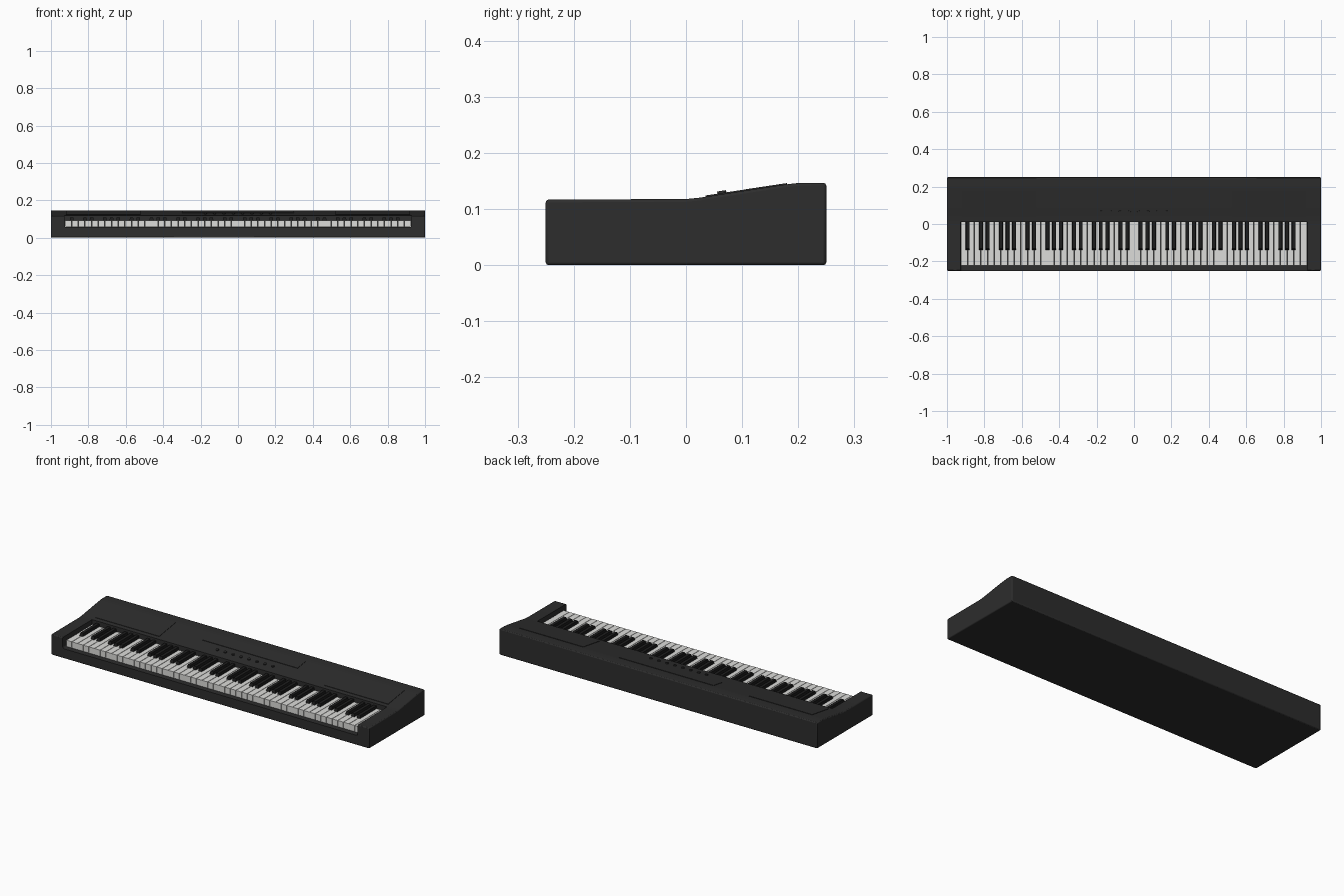
import bpy, bmesh, math
from mathutils import Matrix, Vector

if "Cube" in bpy.data.objects:
    bpy.data.objects.remove(bpy.data.objects["Cube"])


def material(name, rgb):
    m = bpy.data.materials.new(name)
    m.diffuse_color = (*rgb, 1)
    m.use_nodes = True
    m.node_tree.nodes["Principled BSDF"].inputs["Base Color"].default_value = m.diffuse_color
    return m


CASE = material("charcoal case", (0.026, 0.026, 0.026))
BLACK = material("black key", (0.012, 0.012, 0.012))
WHITE = material("white key", (0.72, 0.72, 0.70))


def finish(name, bm, mat):
    bmesh.ops.recalc_face_normals(bm, faces=bm.faces)
    me = bpy.data.meshes.new(name)
    bm.to_mesh(me)
    bm.free()
    ob = bpy.data.objects.new(name, me)
    bpy.context.collection.objects.link(ob)
    me.materials.append(mat)
    return ob


def add_box(bm, x0, x1, y0, y1, z0, z1):
    """Add an axis-aligned box and return its vertices."""
    size = Matrix.Diagonal((x1 - x0, y1 - y0, z1 - z0, 1))
    place = Matrix.Translation(((x0 + x1) / 2, (y0 + y1) / 2, (z0 + z1) / 2))
    return bmesh.ops.create_cube(bm, size=1, matrix=place @ size)["verts"]


def bevel(ob, width, segments=2):
    mod = ob.modifiers.new("bevel", "BEVEL")
    mod.width, mod.segments = width, segments
    mod.limit_method = "ANGLE"
    mod.angle_limit = math.radians(40)


# Case: side profile extruded across the full width
profile = [(-0.25, 0), (0.25, 0), (0.25, 0.147), (0.205, 0.147), (0.19, 0.1455),
           (0.17, 0.143), (0.05, 0.1245), (0.025, 0.1205), (0.0, 0.118), (-0.25, 0.117)]
bm = bmesh.new()
face = bm.faces.new([bm.verts.new((-1, y, z)) for y, z in profile])
ext = bmesh.ops.extrude_face_region(bm, geom=[face])["geom"]
bmesh.ops.translate(bm, vec=(2, 0, 0), verts=[v for v in ext if isinstance(v, bmesh.types.BMVert)])
case = finish("case", bm, CASE)
bevel(case, 0.005)

# Key well, open to the front, with rounded lower corners
bm = bmesh.new()
add_box(bm, -0.928, 0.928, -0.3, 0.012, 0.055, 0.3)
low = [e for e in bm.edges if all(v.co.z < 0.1 for v in e.verts)
       and abs(e.verts[0].co.x - e.verts[1].co.x) < 0.01]
bmesh.ops.bevel(bm, geom=low, offset=0.012, segments=4, profile=0.5, affect="EDGES")
cutter = finish("key_well_cutter", bm, CASE)
cutter.hide_render = True
cutter.hide_set(True)
cut = case.modifiers.new("key well", "BOOLEAN")
cut.operation, cut.object, cut.solver = "DIFFERENCE", cutter, "EXACT"

# White keys: 52 naturals
LEFT, PITCH = -0.925, 1.85 / 52
bm = bmesh.new()
for i in range(52):
    x = LEFT + i * PITCH
    add_box(bm, x + 0.0012, x + PITCH - 0.0012, -0.222, 0.011, 0.057, 0.092)
finish("white_keys", bm, WHITE)

# Black keys: naturals run from A, no sharp after B or E; tops taper
bm = bmesh.new()
for i in range(51):
    if i % 7 in (1, 4):
        continue
    x = LEFT + (i + 1) * PITCH
    for v in add_box(bm, x - 0.011, x + 0.011, -0.14, 0.011, 0.088, 0.108):
        if v.co.z > 0.1:
            v.co.x = x + (v.co.x - x) * 0.8
            if v.co.y < 0:
                v.co.y += 0.008
finish("black_keys", bm, BLACK)


# Sloped control deck
def deck_z(y):
    for (y1, z1), (y0, z0) in zip(profile[2:], profile[3:]):
        if y0 <= y <= y1:
            return z0 + (z1 - z0) * (y - y0) / (y1 - y0)
    return 0.118


def deck_plate(name, x0, x1, y0, y1, rise):
    """Thin plate lying on the slope."""
    bm = bmesh.new()
    for v in add_box(bm, x0, x1, y0, y1, -0.003, rise):
        v.co.z += deck_z(v.co.y)
    return finish(name, bm, CASE)


for side, s in (("left", -1), ("right", 1)):
    a, b = sorted((s * 0.52, s * 0.92))
    deck_plate(side + "_speaker_panel", a, b, 0.035, 0.18, 0.0022)
deck_plate("centre_panel", -0.3, 0.3, 0.107, 0.18, 0.0022)

# Row of round control buttons
bm = bmesh.new()
tilt = Matrix.Rotation(math.atan(0.154), 4, "X")
for i in range(8):
    at = Matrix.Translation(Vector((-0.175 + 0.05 * i, 0.064, deck_z(0.064) + 0.002)))
    bmesh.ops.create_cone(bm, cap_ends=True, segments=16, radius1=0.008, radius2=0.008,
                          depth=0.008, matrix=at @ tilt)
finish("control_buttons", bm, CASE)

# Smooth shading with sharp edges kept
for ob in bpy.data.objects:
    ob.select_set(ob.name in ("case", "control_buttons"))
bpy.context.view_layer.objects.active = case
bpy.ops.object.shade_smooth_by_angle(angle=math.radians(30))
